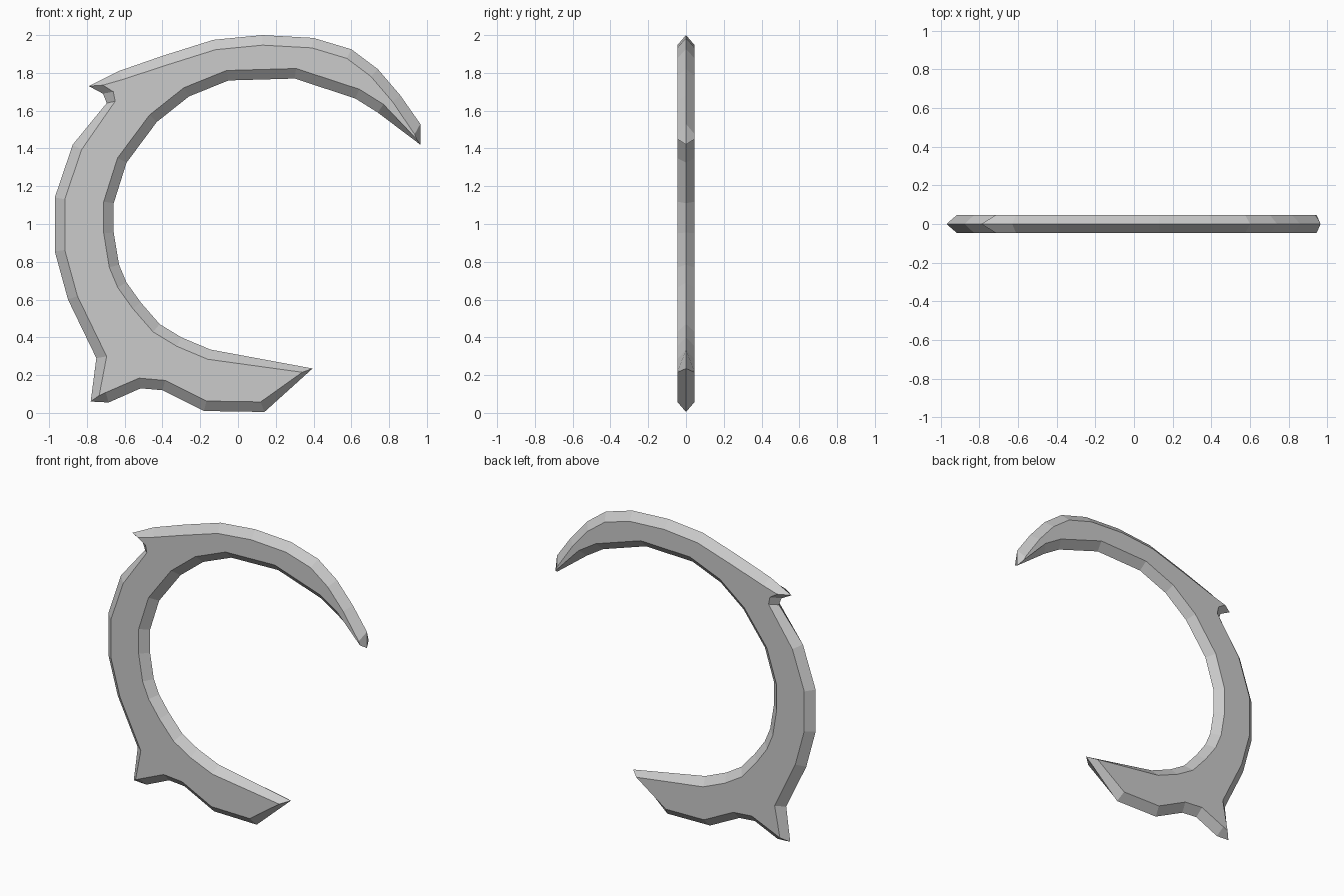
import bpy, bmesh
from mathutils import Vector

HALF_THICK = 0.046
BEVEL = 0.053

# Knife-edge silhouette (x, z), clockwise as seen from the front
hook_top = [(-0.79, 1.73), (-0.63, 1.81), (-0.40, 1.89), (-0.13, 1.975), (0.13, 2.0),
            (0.40, 1.985), (0.60, 1.925), (0.74, 1.82), (0.86, 1.68), (0.965, 1.53), (0.965, 1.42)]
inner_arc = [(0.74, 1.59), (0.62, 1.665), (0.30, 1.77), (-0.05, 1.76), (-0.26, 1.675),
             (-0.43, 1.54), (-0.59, 1.325), (-0.658, 1.11), (-0.658, 0.955), (-0.63, 0.785),
             (-0.59, 0.69), (-0.515, 0.585), (-0.415, 0.47), (-0.30, 0.40), (-0.145, 0.335)]
foot = [(0.395, 0.235), (0.14, 0.005), (-0.18, 0.01), (-0.40, 0.12), (-0.515, 0.13),
        (-0.685, 0.055), (-0.78, 0.06)]
back = [(-0.75, 0.29), (-0.90, 0.60), (-0.97, 0.855), (-0.97, 1.14), (-0.875, 1.42),
        (-0.695, 1.64), (-0.715, 1.69)]
# The inner arc is listed as the open throat; the silhouette there is the bevel's outer edge
outline = [Vector(p) for p in hook_top + inner_arc + foot + back]

# Face corners at the pointed tips, where a plain inset would overshoot
tips = {(-0.79, 1.73): (-0.715, 1.735), (-0.63, 1.81): (-0.61, 1.765),
        (0.965, 1.53): (0.935, 1.475), (0.965, 1.42): (0.945, 1.45),
        (0.395, 0.235): (0.34, 0.215), (-0.685, 0.055): (-0.70, 0.108),
        (-0.78, 0.06): (-0.735, 0.092), (-0.695, 1.64): (-0.65, 1.65),
        (-0.715, 1.69): (-0.66, 1.70)}
tips = [(Vector(k), Vector(v)) for k, v in tips.items()]


def inset(i):
    p = outline[i]
    for tip, face_corner in tips:
        if (tip - p).length < 1e-4:
            return face_corner
    a = (p - outline[i - 1]).normalized()
    b = (outline[(i + 1) % len(outline)] - p).normalized()
    n1, n2 = Vector((a.y, -a.x)), Vector((b.y, -b.x))
    return p + (n1 + n2) * BEVEL / (1 + n1.dot(n2))


# Blade: knife edge in the middle, bevelled to a flat face on each side
bm = bmesh.new()
n = len(outline)
edge = [bm.verts.new((p.x, 0, p.y)) for p in outline]
for side in (-1, 1):
    ring = [bm.verts.new((q.x, side * HALF_THICK, q.y)) for q in map(inset, range(n))]
    for i in range(n):
        j = (i + 1) % n
        bm.faces.new((edge[i], edge[j], ring[j], ring[i]))
    bm.faces.new(ring)
bmesh.ops.recalc_face_normals(bm, faces=bm.faces)
mesh = bpy.data.meshes.new("crescent_blade")
bm.to_mesh(mesh)
bm.free()
blade = bpy.data.objects.new("crescent_blade", mesh)
bpy.context.collection.objects.link(blade)
